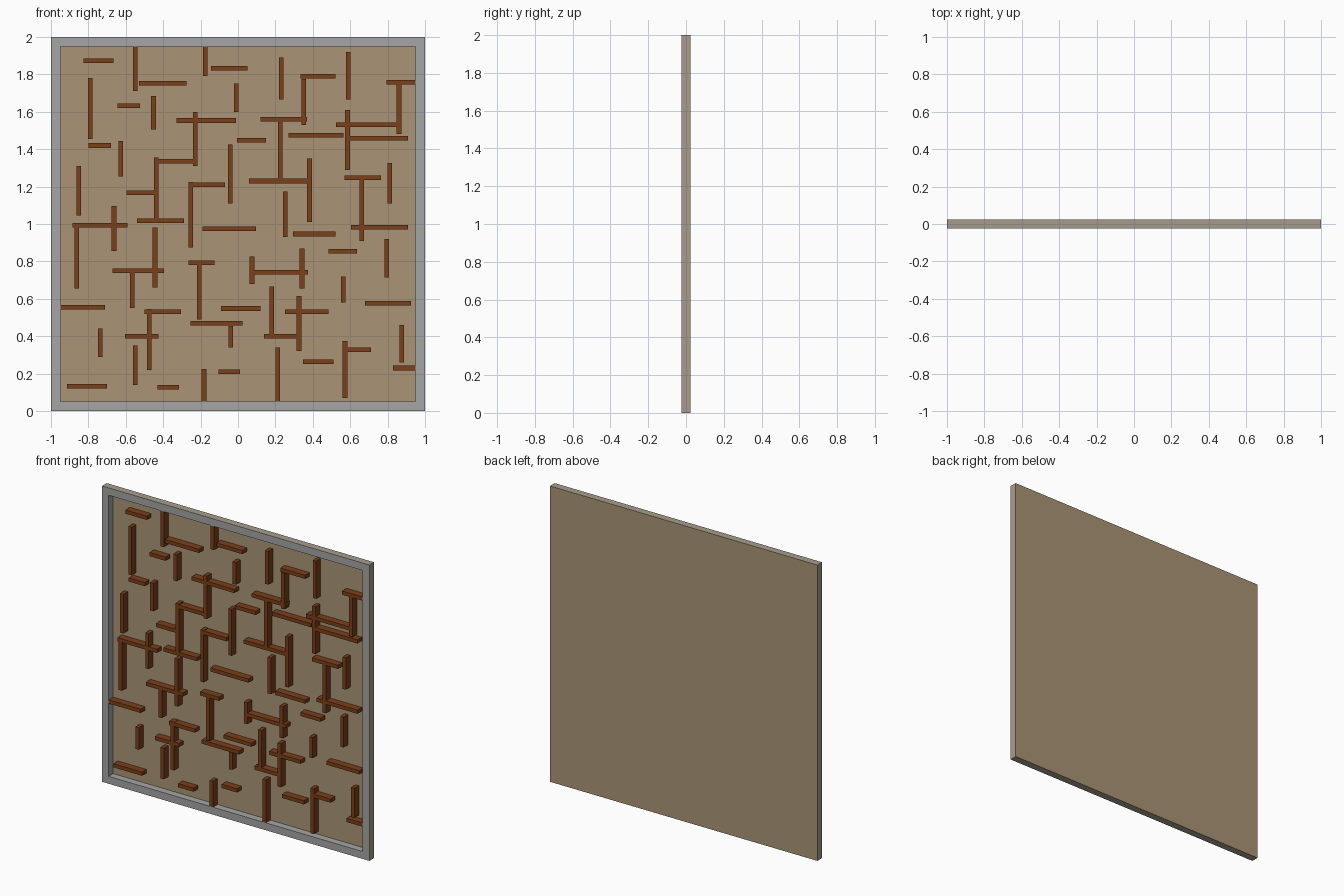
import bpy

DEPTH = 0.05          # whole board, y from -0.025 to 0.025
FRONT = -DEPTH / 2
PANEL_FRONT = 0.023   # front face of the thin back board
WALL = 0.025          # wall thickness
BORDER = 0.05


def material(name, rgb):
    m = bpy.data.materials.new(name)
    m.diffuse_color = (*rgb, 1)
    return m


def box(name, x, y, z, mat):
    """Box spanning the given (low, high) ranges."""
    bpy.ops.mesh.primitive_cube_add(
        size=1, location=[(r[0] + r[1]) / 2 for r in (x, y, z)])
    ob = bpy.context.object
    ob.scale = [r[1] - r[0] for r in (x, y, z)]
    bpy.ops.object.transform_apply(location=False, rotation=False, scale=True)
    ob.name = name
    ob.data.materials.append(mat)
    return ob


tan = material("tan_board", (0.4, 0.3, 0.18))
brown = material("brown_wood", (0.2, 0.05, 0.01))
grey = material("grey_frame", (0.38, 0.38, 0.38))
taupe = material("taupe_rim", (0.39, 0.335, 0.265))

# Back board
box("back_board", (-1, 1), (PANEL_FRONT, DEPTH / 2), (0, 2), tan)


def frame_bar(name, x, z):
    """Grey frame bar whose outer rim faces are tinted like the board."""
    ob = box(name, x, (FRONT, PANEL_FRONT), z, grey)
    ob.data.materials.append(taupe)
    for f in ob.data.polygons:
        c = f.center + ob.location
        if abs(c.x) > 0.999 or abs(c.z - 1) > 0.999:
            f.material_index = 1


# Frame
frame_bar("frame_bottom", (-1, 1), (0, BORDER))
frame_bar("frame_top", (-1, 1), (2 - BORDER, 2))
frame_bar("frame_left", (-1, -1 + BORDER), (BORDER, 2 - BORDER))
frame_bar("frame_right", (1 - BORDER, 1), (BORDER, 2 - BORDER))

# Horizontal maze walls: x start, x end, height
horizontal = [
    (-.825, -.665, 1.872), (-.145, .05, 1.832), (-.53, -.275, 1.753), (.335, .52, 1.79),
    (.795, .95, 1.758), (-.645, -.525, 1.633), (-.33, -.01, 1.553), (.12, .37, 1.56),
    (.27, .565, 1.475), (.525, .85, 1.53), (.595, .91, 1.458), (-.005, .15, 1.447),
    (-.8, -.68, 1.42), (-.43, -.23, 1.336), (-.595, -.45, 1.167), (-.245, -.07, 1.21),
    (.06, .385, 1.23), (.57, .765, 1.247), (-.54, -.29, 1.017), (-.885, -.59, .993),
    (-.19, .095, .975), (.295, .52, .947), (.605, .91, .983), (.485, .635, .855),
    (-.67, -.395, .75), (-.265, -.125, .793), (.08, .375, .742), (-.95, -.71, .555),
    (-.5, -.305, .53), (-.09, .12, .548), (.25, .485, .53), (.68, .925, .577),
    (-.605, -.425, .4), (-.255, .025, .47), (.14, .325, .4), (.347, .51, .263),
    (.57, .71, .328), (.83, .95, .23), (-.915, -.7, .133), (-.43, -.315, .128),
    (-.105, .01, .21),
]
# Vertical maze walls: x, low end, high end
vertical = [
    (-.55, 1.71, 1.95), (-.175, 1.79, 1.95), (.232, 1.665, 1.89), (.59, 1.665, 1.92),
    (-.79, 1.455, 1.78), (-.452, 1.505, 1.685), (-.01, 1.6, 1.75), (.352, 1.53, 1.775),
    (.861, 1.48, 1.765), (-.228, 1.31, 1.6), (-.627, 1.255, 1.445), (-.042, 1.11, 1.425),
    (.226, 1.23, 1.56), (.585, 1.29, 1.61), (-.437, 1.02, 1.355), (-.852, 1.045, 1.31),
    (-.252, .875, 1.225), (.382, 1.01, 1.35), (.252, .93, 1.175), (.812, 1.11, 1.325),
    (.662, .91, 1.245), (-.663, .855, 1.095), (-.862, .655, .985), (-.444, .66, .98),
    (-.565, .55, .75), (-.208, .49, .785), (.075, .68, .825), (.342, .655, .87),
    (.795, .715, .92), (.563, .58, .72), (.18, .41, .665), (.326, .32, .615),
    (-.474, .22, .545), (-.737, .29, .44), (-.55, .14, .35), (-.038, .34, .455),
    (.875, .26, .46), (.572, .07, .375), (.213, .05, .34), (-.182, .05, .225),
]

h = WALL / 2
wy = (FRONT, PANEL_FRONT + 0.001)
for x0, x1, z in horizontal:
    box("horizontal_wall", (x0, x1), wy, (z - h, z + h), brown)
for x, z0, z1 in vertical:
    box("vertical_wall", (x - h, x + h), wy, (z0, z1), brown)
